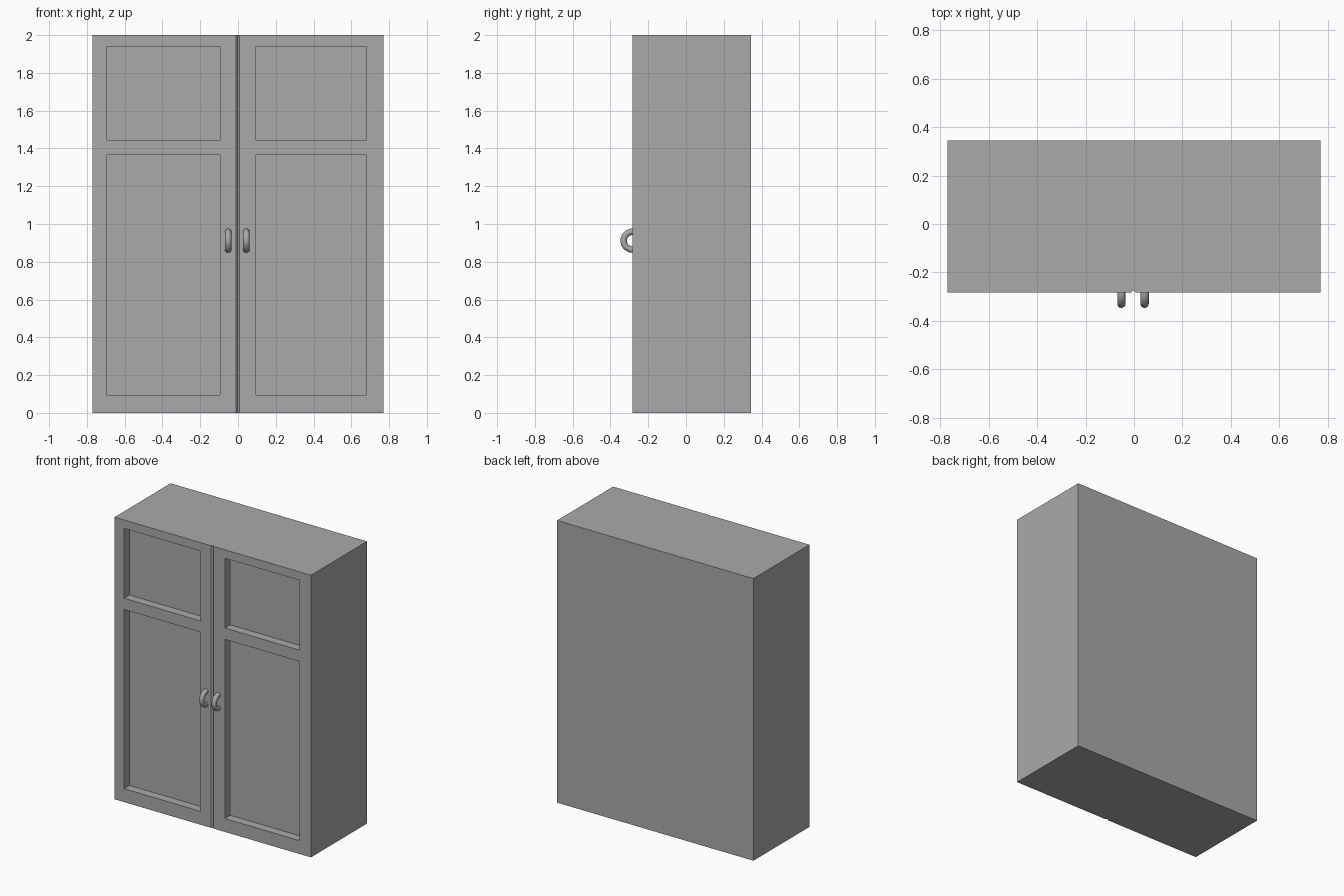
import bpy, bmesh, math
from mathutils import Matrix, Vector

cube = bpy.data.objects.get("Cube")
if cube:
    bpy.data.objects.remove(cube, do_unlink=True)

grey = bpy.data.materials.new("plain grey")
grey.use_nodes = True
grey.diffuse_color = (0.4, 0.4, 0.4, 1)
grey.node_tree.nodes["Principled BSDF"].inputs["Base Color"].default_value = (0.4, 0.4, 0.4, 1)

WIDTH, FRONT, BACK, HEIGHT = 1.54, -0.283, 0.345, 2.0
RECESS = 0.06


def add_object(name, bm):
    mesh = bpy.data.meshes.new(name)
    bm.to_mesh(mesh)
    bm.free()
    mesh.materials.append(grey)
    obj = bpy.data.objects.new(name, mesh)
    bpy.context.collection.objects.link(obj)
    return obj


def box(name, x0, x1, y0, y1, z0, z1):
    bm = bmesh.new()
    centre = Vector((x0 + x1, y0 + y1, z0 + z1)) / 2
    size = Matrix.Diagonal((x1 - x0, y1 - y0, z1 - z0, 1))
    bmesh.ops.create_cube(bm, size=1, matrix=Matrix.Translation(centre) @ size)
    return add_object(name, bm)


# Cabinet body
body = box("wardrobe_body", -WIDTH / 2, WIDTH / 2, FRONT, BACK, 0, HEIGHT)

# Recessed door panels: two per door
cutters = []
for x0, x1 in ((-0.695, -0.095), (0.095, 0.68)):
    for z0, z1 in ((0.095, 1.365), (1.445, 1.94)):
        cutters.append(box("panel_cutter", x0, x1, FRONT - 0.1, FRONT + RECESS, z0, z1))

# V-shaped groove between the doors
groove = box("groove_cutter", -0.007, 0.007, -0.007, 0.007, -0.1, HEIGHT + 0.1)
groove.data.transform(Matrix.Translation((-0.002, FRONT, 0)) @ Matrix.Rotation(math.pi / 4, 4, "Z"))
cutters.append(groove)

for cutter in cutters:
    cutter.hide_render = True
    mod = body.modifiers.new("cut", "BOOLEAN")
    mod.operation = "DIFFERENCE"
    mod.solver = "EXACT"
    mod.object = cutter

# Bake the cuts and drop the cutters
depsgraph = bpy.context.evaluated_depsgraph_get()
cut_mesh = bpy.data.meshes.new_from_object(body.evaluated_get(depsgraph))
body.modifiers.clear()
body.data = cut_mesh
for cutter in cutters:
    bpy.data.objects.remove(cutter, do_unlink=True)


# Half-ring pulls, one per door, with ends sunk into the front
def handle(name, x, radius=0.047, tube=0.017, z=0.912, steps=24, sides=16):
    bm = bmesh.new()
    rings = []
    for i in range(steps + 1):
        a = math.pi * (-0.55 + 1.1 * i / steps)
        ring = []
        for j in range(sides):
            b = 2 * math.pi * j / sides
            r = radius + tube * math.cos(b)
            ring.append(bm.verts.new((x + tube * math.sin(b),
                                      FRONT - r * math.cos(a), z + r * math.sin(a))))
        rings.append(ring)
    for low, high in zip(rings, rings[1:]):
        for j in range(sides):
            k = (j + 1) % sides
            bm.faces.new((low[j], low[k], high[k], high[j])).smooth = True
    bm.faces.new(rings[0])
    bm.faces.new(rings[-1])
    bmesh.ops.recalc_face_normals(bm, faces=bm.faces)
    return add_object(name, bm)


handle("right_door_handle", -0.052)
handle("left_door_handle", 0.044)
